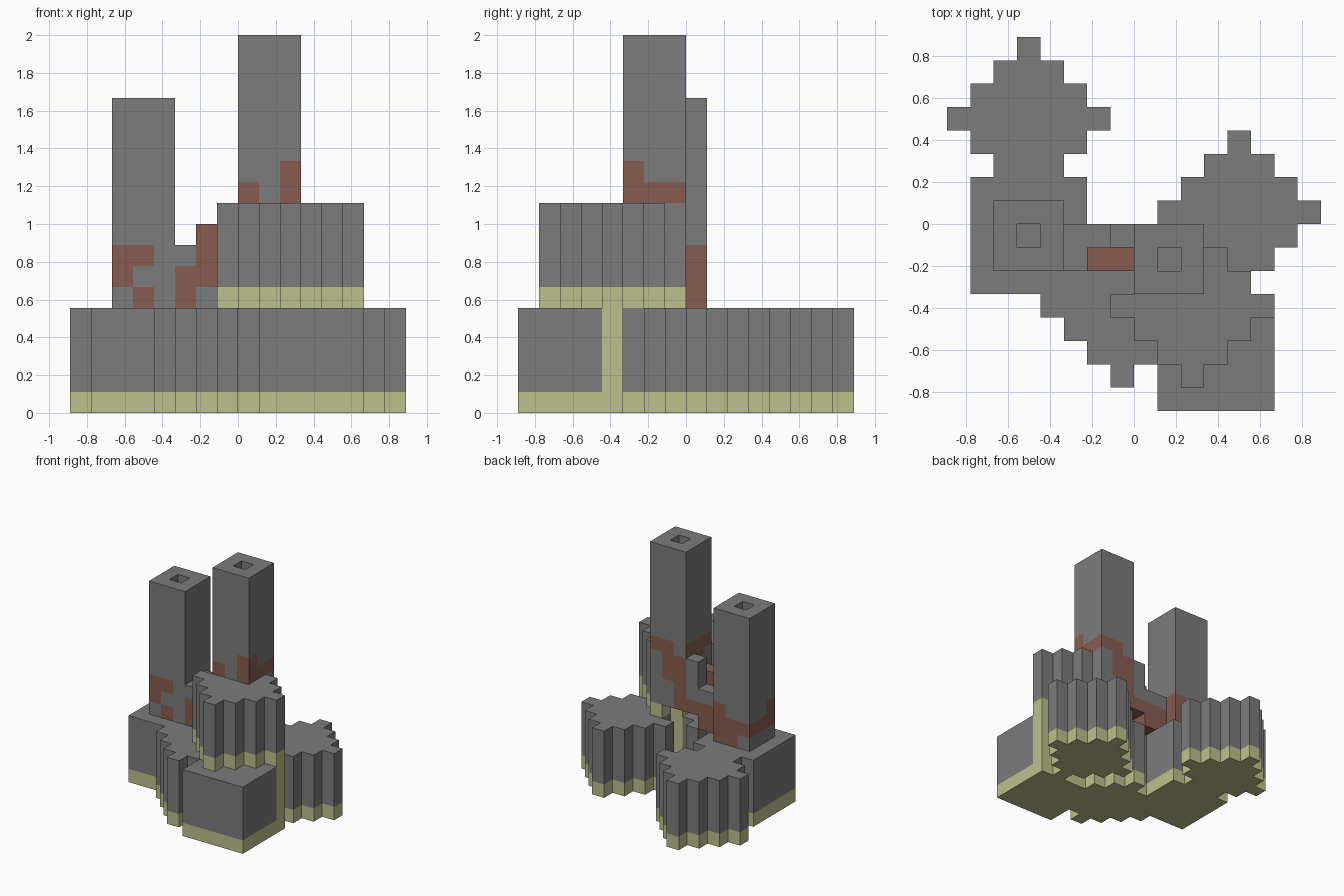
import bpy, bmesh
from mathutils import Vector

if "Cube" in bpy.data.objects:
    bpy.data.objects.remove(bpy.data.objects["Cube"], do_unlink=True)

U = 1 / 9  # size of one building block


def material(name, rgb):
    m = bpy.data.materials.new(name)
    m.use_nodes = True
    m.diffuse_color = (*rgb, 1)
    m.node_tree.nodes["Principled BSDF"].inputs["Base Color"].default_value = (*rgb, 1)
    return m


MATS = [material("concrete grey", (0.2, 0.2, 0.2)),
        material("pale olive", (0.515, 0.53, 0.26)),
        material("rust brown", (0.242, 0.107, 0.08))]
GREY, OLIVE, RUST = range(3)
AXES = [Vector(a) for a in ((1, 0, 0), (0, 1, 0), (0, 0, 1))]


def box(x0, x1, y0, y1, z0, z1):
    return {(x, y, z) for x in range(x0, x1) for y in range(y0, y1) for z in range(z0, z1)}


def round_tank(cx, cy, z0, z1):
    """Stepped circle around the block cx, cy."""
    return {c for c in box(cx - 3, cx + 4, cy - 3, cy + 4, z0, z1)
            if abs(c[0] - cx) + abs(c[1] - cy) <= 3}


def build(name, cells, paint):
    """Skin a set of blocks; paint(cell, side) picks the colour of each face."""
    bm = bmesh.new()
    verts = {}

    def vert(p):
        key = tuple(round(v) for v in p)
        if key not in verts:
            verts[key] = bm.verts.new(Vector(key) * U)
        return verts[key]

    for cell in sorted(cells):
        for i, axis in enumerate(AXES):
            a, b = AXES[(i + 1) % 3], AXES[(i + 2) % 3]
            for sign in (1, -1):
                near = tuple(int(c + sign * n) for c, n in zip(cell, axis))
                if near in cells:
                    continue
                o = Vector(cell) + (axis if sign > 0 else Vector())
                corners = [o, o + a, o + a + b, o + b][::sign]
                face = bm.faces.new([vert(p) for p in corners])
                face.material_index = paint(cell, ("+" if sign > 0 else "-") + "xyz"[i])
    # Merge flat areas of one colour
    bmesh.ops.dissolve_limit(bm, angle_limit=0.01, verts=bm.verts[:], edges=bm.edges[:],
                             delimit={'MATERIAL'})
    mesh = bpy.data.meshes.new(name)
    bm.to_mesh(mesh)
    bm.free()
    for m in MATS:
        mesh.materials.append(m)
    obj = bpy.data.objects.new(name, mesh)
    bpy.context.collection.objects.link(obj)


def banded(top):
    return lambda cell, side: OLIVE if cell[2] < top else GREY


# Low buildings and round tanks with an olive base band
build("left_hall", box(-7, -2, -3, 2, 0, 5), banded(1))
build("front_hall", box(1, 6, -8, -4, 0, 5) | box(1, 6, -4, -3, 0, 1), banded(1))
build("back_tank", round_tank(-5, 4, 0, 5), banded(1))
build("front_tank", round_tank(-1, -4, 0, 5), banded(1))
build("side_tank", round_tank(4, 0, 0, 5), banded(1))

# Tall tank that carries the higher chimney
build("tall_tank", round_tank(2, -4, 1, 10), banded(6))


# Shorter chimney with rust patches near its foot
def left_paint(cell, side):
    x, y, z = cell
    if side == "-y":
        rust = (x, z) in {(-6, 7), (-5, 7), (-6, 6), (-5, 5)}
    elif side == "+y":
        rust = (x == -4 and z < 8) or (x == -5 and z < 7) or (x == -6 and z == 6)
    elif side == "-x":
        rust = (y, z) in {(0, 6), (-1, 6), (-2, 6), (-2, 7)}
    else:
        rust = side == "+x" and z < 8
    return RUST if rust else GREY


build("left_chimney", box(-6, -3, -2, 1, 5, 15) - box(-5, -4, -1, 0, 12, 15), left_paint)


# Higher chimney with rust patches around its foot
def right_paint(cell, side):
    x, y, z = cell
    if side == "-y":
        rust = (x == 0 and z < 11) or (x == 2 and z < 12)
    elif side == "+x":
        rust = 10 <= z < (12 if y == -3 else 11)
    elif side == "+y":
        rust = (x == 2 and z == 10) or (x == 1 and 7 < z < 11) or (x == 0 and z < 10)
    elif side == "-x":
        rust = z < 11 and y > -3 or (y == -3 and z == 10)
    else:
        rust = side == "-z"
    return RUST if rust else GREY


build("right_chimney", box(0, 3, -3, 0, 6, 18) - box(1, 2, -2, -1, 15, 18), right_paint)


# Stepped duct between the chimneys
def duct_paint(cell, side):
    x, y, z = cell
    if side == "+z":
        rust = x > -3 and y == -2
    elif side == "-y":
        rust = z < 7 if x == -3 else z > 5
    elif side == "+y":
        rust = z < 7 or y == -2
    else:
        rust = side == "-z" or (side == "+x" and z < 9)
    return RUST if rust else GREY


duct = (box(-3, -2, -2, 0, 5, 8) | box(-2, -1, -2, -1, 5, 9) | box(-2, -1, -1, 0, 5, 8)
        | box(-1, 0, -2, -1, 6, 9) | box(-1, 0, -1, 0, 6, 10))
build("duct", duct, duct_paint)
